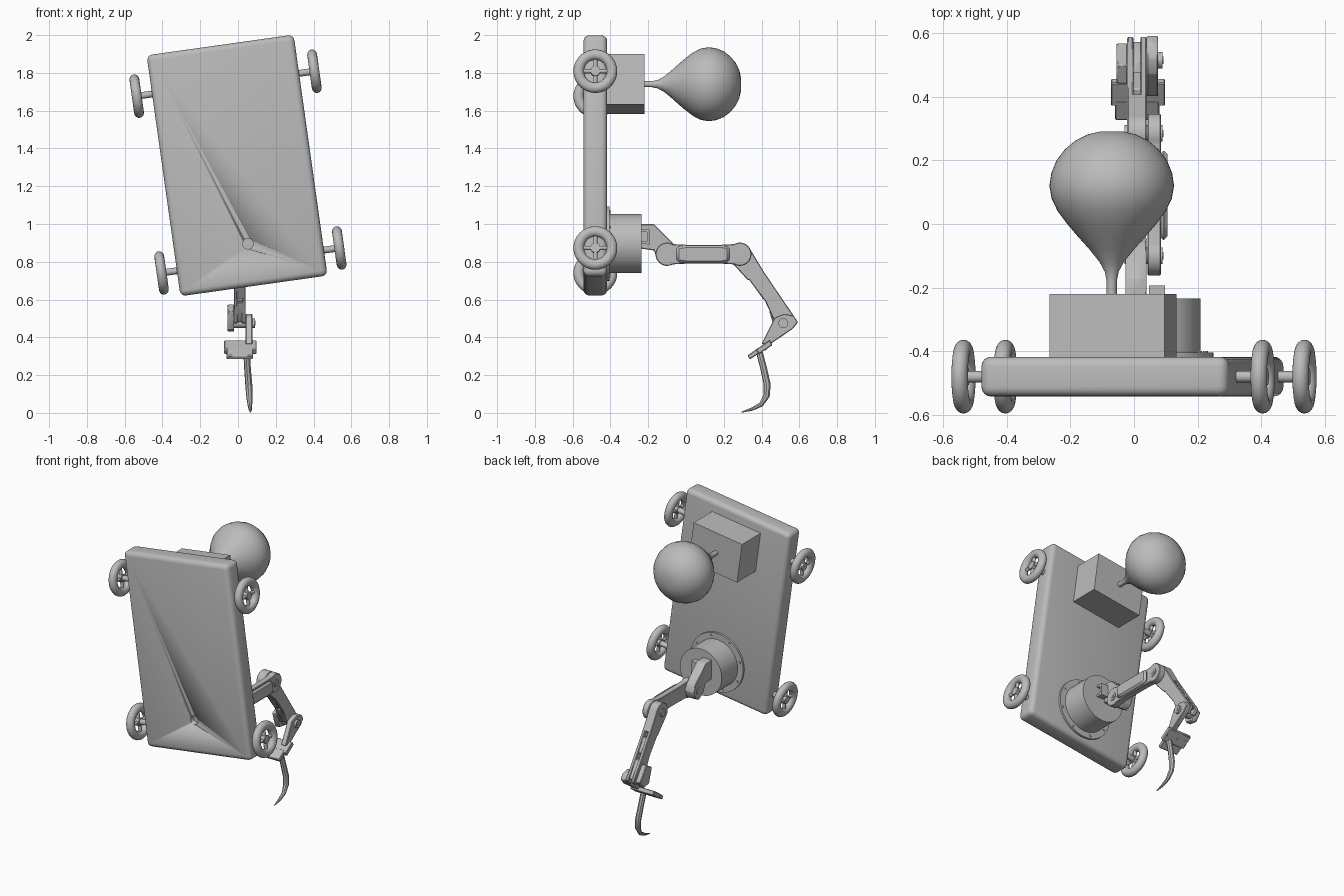
import bpy, bmesh, math
from mathutils import Matrix, Vector

old = bpy.data.objects.get("Cube")
if old:
    bpy.data.objects.remove(old, do_unlink=True)

grey = bpy.data.materials.new("plain grey")
grey.use_nodes = True
grey.diffuse_color = (0.5, 0.5, 0.5, 1)
grey.node_tree.nodes["Principled BSDF"].inputs["Base Color"].default_value = (0.5, 0.5, 0.5, 1)

# Cart frame: local x across the deck, local z along it, leaning slightly
CART = Matrix.Translation((-0.005, -0.48, 1.31)) @ Matrix.Rotation(math.radians(-8), 4, 'Y')
WORLD = Matrix.Identity(4)


def finish(name, bm, frame=WORLD):
    bmesh.ops.recalc_face_normals(bm, faces=bm.faces)
    mesh = bpy.data.meshes.new(name)
    bm.to_mesh(mesh)
    bm.free()
    mesh.transform(frame)
    mesh.materials.append(grey)
    ob = bpy.data.objects.new(name, mesh)
    bpy.context.collection.objects.link(ob)
    smooth(ob)
    return ob


def smooth(ob):
    bpy.ops.object.select_all(action='DESELECT')
    ob.select_set(True)
    bpy.context.view_layer.objects.active = ob
    bpy.ops.object.shade_smooth_by_angle(angle=math.radians(35))


def box(name, centre, size, frame=WORLD, bevel=0):
    bm = bmesh.new()
    bmesh.ops.create_cube(bm, size=1, matrix=Matrix.Translation(centre) @ Matrix.Diagonal((*size, 1)))
    if bevel:
        bmesh.ops.bevel(bm, geom=bm.edges[:], offset=bevel, segments=4, profile=0.5, affect='EDGES')
    return finish(name, bm, frame)


def rod(name, a, b, radius, frame=WORLD, sides=32):
    a, b = Vector(a), Vector(b)
    turn = (b - a).to_track_quat('Z', 'Y').to_matrix().to_4x4()
    bm = bmesh.new()
    bmesh.ops.create_cone(bm, cap_ends=True, segments=sides, radius1=radius, radius2=radius,
                          depth=(b - a).length, matrix=Matrix.Translation((a + b) / 2) @ turn)
    return finish(name, bm, frame)


def revolve(name, profile, axis, closed=False, frame=WORLD):
    """Spin (distance along axis, radius) points around the x or y axis."""
    bm = bmesh.new()
    vs = [bm.verts.new((d, 0, r) if axis == 'X' else (0, d, r)) for d, r in profile]
    es = [bm.edges.new(p) for p in zip(vs, vs[1:])]
    if closed:
        es.append(bm.edges.new((vs[-1], vs[0])))
    bmesh.ops.spin(bm, geom=vs + es, cent=(0, 0, 0), axis=(1, 0, 0) if axis == 'X' else (0, 1, 0),
                   angle=math.tau, steps=48, use_duplicate=False)
    bmesh.ops.remove_doubles(bm, verts=bm.verts, dist=0.0001)
    return finish(name, bm, frame)


def prism(name, outline, x0, x1, bevel=0.004):
    """Extrude a side outline of (y, z) points from x0 to x1."""
    bm = bmesh.new()
    face = bm.faces.new([bm.verts.new((x0, y, z)) for y, z in outline])
    ext = bmesh.ops.extrude_face_region(bm, geom=[face])
    moved = [v for v in ext["geom"] if isinstance(v, bmesh.types.BMVert)]
    bmesh.ops.translate(bm, verts=moved, vec=(x1 - x0, 0, 0))
    if bevel:
        bmesh.ops.bevel(bm, geom=bm.edges[:], offset=bevel, segments=1, affect='EDGES')
    return finish(name, bm)


# Rounded deck with a small round hole behind the arm mount
ARM_V = -0.418
deck = box("deck", (0, 0, 0), (0.786, 0.125, 1.288), CART, bevel=0.03)
cutter = rod("hole_cutter", (0, -0.1, ARM_V), (0, -0.03, ARM_V), 0.028, CART)
mod = deck.modifiers.new("hole", 'BOOLEAN')
mod.operation, mod.object = 'DIFFERENCE', cutter
bpy.context.view_layer.objects.active = deck
bpy.ops.object.modifier_apply(modifier=mod.name)
bpy.data.objects.remove(cutter, do_unlink=True)

# Four wheels with crossed spokes, hubs and axles
tyre = [(0.026 * math.cos(math.tau * i / 16), 0.088 + 0.028 * math.sin(math.tau * i / 16)) for i in range(16)]
for side, sx in (("left", 1), ("right", -1)):
    for end, v in (("upper", 0.437), ("lower", -0.508)):
        tag = f"{end}_{side}"
        at = CART @ Matrix.Translation((sx * 0.475, 0, v))
        revolve("tyre_" + tag, tyre, 'X', True, at)
        rod("hub_" + tag, (-0.016, 0, 0), (0.016, 0, 0), 0.026, at)
        rod("axle_" + tag, (-sx * 0.1, 0, 0), (0, 0, 0), 0.018, at)
        rod("spoke_long_" + tag, (0, 0, -0.075), (0, 0, 0.075), 0.011, at, 12)
        rod("spoke_cross_" + tag, (0, -0.075, 0), (0, 0.075, 0), 0.011, at, 12)

# Box and bulb on a thin neck
box("rear_box", (0, 0.16, 0.435), (0.365, 0.2, 0.27), CART)
bulb = [(-0.23, 0.016), (-0.18, 0.016), (-0.15, 0.022), (-0.12, 0.038), (-0.08, 0.07),
        (-0.04, 0.106), (0, 0.14), (0.04, 0.17), (0.08, 0.189), (0.12, 0.196), (0.16, 0.19),
        (0.2, 0.174), (0.235, 0.147), (0.262, 0.115), (0.282, 0.075), (0.291, 0.035), (0.291, 0)]
revolve("bulb", bulb, 'Y', False, Matrix.Translation((-0.07, 0, 1.74)))

# Arm turntable with bolted flange
rod("arm_flange", (0, 0.05, ARM_V), (0, 0.076, ARM_V), 0.197, CART, 64)
rod("arm_turntable", (0, 0.05, ARM_V), (0, 0.245, ARM_V), 0.156, CART, 64)
for i in range(8):
    a = math.tau * (i + 0.5) / 8
    x, z = 0.177 * math.cos(a), ARM_V + 0.177 * math.sin(a)
    rod(f"flange_bolt_{i}", (x, 0.07, z), (x, 0.081, z), 0.008, CART, 12)

# Shoulder bracket and clip
prism("shoulder_bracket", [(-0.24, 1.0), (-0.17, 1.0), (-0.06, 0.89), (-0.04, 0.85), (-0.06, 0.80),
                           (-0.1, 0.78), (-0.15, 0.81), (-0.17, 0.86), (-0.24, 0.87)], -0.027, 0.04)
for z in (0.965, 0.9):
    box("shoulder_clip_leg", (0.072, -0.22, z), (0.05, 0.04, 0.014))
box("shoulder_clip_bar", (0.072, -0.2, 0.932), (0.05, 0.014, 0.08))

# Upper arm: dog-bone outline, thicker in the middle
SHOULDER, ELBOW, WRIST = (-0.1, 0.84), (0.285, 0.84), (0.515, 0.475)


def arc(c, r, start, end, n=14):
    steps = [math.radians(start + (end - start) * i / n) for i in range(n + 1)]
    return [(c[0] + r * math.cos(t), c[1] + r * math.sin(t)) for t in steps]


bone = (arc(SHOULDER, 0.062, 60, 300) + [(0, 0.79), (0.19, 0.79)]
        + arc(ELBOW, 0.062, -120, 120) + [(0.19, 0.89), (0, 0.89)])
prism("upper_arm", bone, 0.042, 0.085)
prism("upper_arm_cover", [(-0.05, 0.80), (0, 0.793), (0.19, 0.793), (0.23, 0.80),
                          (0.23, 0.88), (0.19, 0.887), (0, 0.887), (-0.05, 0.88)], 0.08, 0.106, 0.012)
for name, (y, z) in (("shoulder", SHOULDER), ("elbow", ELBOW), ("wrist", WRIST)):
    rod(name + "_pin", (-0.03, y, z), (0.09, y, z), 0.026)
    rod(name + "_pin_head", (0.08, y, z), (0.093, y, z), 0.013, sides=6)

# Forearm: elbow knuckle, two rails, cross blocks and wrist motor
prism("elbow_knuckle", arc(ELBOW, 0.062, 20, 230) + [(0.33, 0.70), (0.41, 0.75)], -0.022, 0.04)
rail = [(0.31, 0.735), (0.39, 0.78), (0.59, 0.485), (0.56, 0.45), (0.47, 0.48), (0.42, 0.59)]
prism("forearm_rail_right", rail, -0.022, -0.002)
prism("forearm_rail_left", rail, 0.02, 0.04)
prism("forearm_block", [(0.345, 0.69), (0.425, 0.72), (0.48, 0.63), (0.41, 0.60)], -0.01, 0.03)
prism("forearm_lower_block", [(0.42, 0.585), (0.51, 0.595), (0.575, 0.49), (0.475, 0.48)], -0.01, 0.03)
prism("wrist_motor", [(0.44, 0.54), (0.50, 0.575), (0.57, 0.48), (0.53, 0.43), (0.47, 0.44)], -0.055, -0.02)

# Wrist link on the outer side, running down to the tool plate
prism("wrist_link", [(0.40, 0.365), (0.44, 0.36), (0.565, 0.445), (0.593, 0.48),
                     (0.57, 0.515), (0.52, 0.525), (0.47, 0.505)], 0.04, 0.076)
prism("tool_plate", [(0.37, 0.335), (0.385, 0.31), (0.458, 0.36), (0.443, 0.385)], -0.073, 0.098)
prism("tool_lip", [(0.325, 0.303), (0.338, 0.283), (0.40, 0.325), (0.385, 0.347)], -0.06, 0.08)
for x in (-0.05, 0.0, 0.08):
    rod("tool_bolt", (x, 0.425, 0.335), (x, 0.41, 0.355), 0.009, sides=12)

# Hooked tapering claw
path = [(0.045, 0.385, 0.335, 0.018), (0.05, 0.41, 0.24, 0.018), (0.057, 0.43, 0.15, 0.019),
        (0.06, 0.427, 0.09, 0.017), (0.063, 0.398, 0.045, 0.013), (0.065, 0.35, 0.02, 0.009),
        (0.066, 0.295, 0.004, 0.003)]
curve = bpy.data.curves.new("claw", 'CURVE')
curve.dimensions, curve.bevel_depth, curve.bevel_resolution = '3D', 1.0, 2
curve.use_fill_caps = True
spline = curve.splines.new('POLY')
spline.points.add(len(path) - 1)
for point, (x, y, z, r) in zip(spline.points, path):
    point.co, point.radius = (x, y, z, 1), r
curve.materials.append(grey)
claw = bpy.data.objects.new("claw", curve)
bpy.context.collection.objects.link(claw)
bpy.ops.object.select_all(action='DESELECT')
claw.select_set(True)
bpy.context.view_layer.objects.active = claw
bpy.ops.object.convert(target='MESH')
smooth(bpy.context.view_layer.objects.active)
